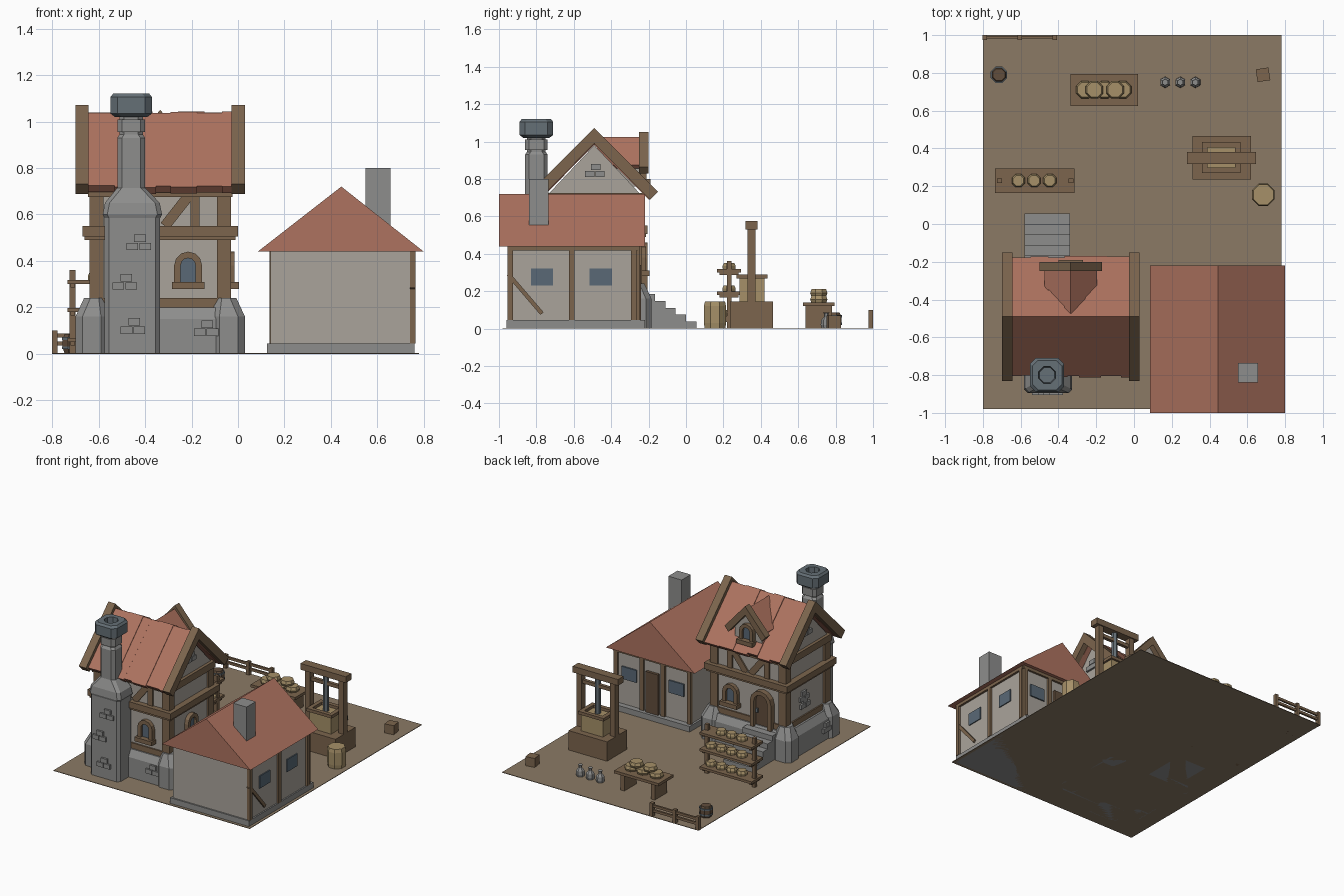
import bpy, bmesh, math, random
from mathutils import Vector, Matrix

if "Cube" in bpy.data.objects:
    bpy.data.objects.remove(bpy.data.objects["Cube"])
random.seed(4)

def mat(name, c):
    m = bpy.data.materials.new(name)
    m.diffuse_color = (*c, 1)
    m.use_nodes = True
    m.node_tree.nodes["Principled BSDF"].inputs["Base Color"].default_value = m.diffuse_color
    return m
WOOD, DARK = mat("wood", (.2, .13, .075)), mat("dark_wood", (.12, .075, .045))
ROOF, EARTH = mat("roof_tile", (.42, .17, .115)), mat("earth", (.26, .195, .13))
PLASTER, STONE = mat("plaster", (.4, .37, .33)), mat("stone", (.27, .27, .265))
TAN, GLASS, SLATE = mat("straw", (.38, .28, .14)), mat("glass", (.1, .14, .18)), mat("slate", (.13, .16, .18))

def finish(name, bm, m):
    bmesh.ops.recalc_face_normals(bm, faces=bm.faces)
    me = bpy.data.meshes.new(name)
    bm.to_mesh(me)
    bm.free()
    me.materials.append(m)
    o = bpy.data.objects.new(name, me)
    bpy.context.collection.objects.link(o)
    return o

def loft(name, secs, m, ch=0.0):
    """Stack of rectangular (optionally corner-cut) sections: cx, cy, hx, hy, z."""
    bm, rings = bmesh.new(), []
    for cx, cy, hx, hy, z in secs:
        c = min(ch, hx * .6, hy * .6)
        p = [(hx, hy), (-hx, hy), (-hx, -hy), (hx, -hy)]
        if c:
            p = [(hx, hy-c), (hx-c, hy), (c-hx, hy), (-hx, hy-c), (-hx, c-hy), (c-hx, -hy), (hx-c, -hy), (hx, c-hy)]
        rings.append([bm.verts.new((cx+x, cy+y, z)) for x, y in p])
    n = len(rings[0])
    for a, b in zip(rings, rings[1:]):
        for i in range(n):
            bm.faces.new((a[i], a[(i+1) % n], b[(i+1) % n], b[i]))
    bm.faces.new(rings[0])
    bm.faces.new(rings[-1])
    return finish(name, bm, m)

def box(name, x0, x1, y0, y1, z0, z1, m):
    s = ((x0+x1)/2, (y0+y1)/2, (x1-x0)/2, (y1-y0)/2)
    return loft(name, [(*s, z0), (*s, z1)], m)

def prism(name, pts, axis, a, b, m):
    """Profile swept along x (points y,z) or along y (points x,z)."""
    f = (lambda p, t: (t, *p)) if axis == 'x' else (lambda p, t: (p[0], t, p[1]))
    bm = bmesh.new()
    A, B = [[bm.verts.new(f(p, t)) for p in pts] for t in (a, b)]
    n = len(pts)
    for i in range(n):
        bm.faces.new((A[i], A[(i+1) % n], B[(i+1) % n], B[i]))
    bm.faces.new(A)
    bm.faces.new(B)
    return finish(name, bm, m)

def bar(name, p, q, w, axis, a, b, m):
    """Slanted beam between two profile points."""
    d = (Vector(q) - Vector(p)).normalized() * w / 2
    n = Vector((-d.y, d.x))
    p, q = Vector(p), Vector(q)
    return prism(name, [tuple(v) for v in (p+n, q+n, q-n, p-n)], axis, a, b, m)

def turned(name, x, y, prof, n, m):
    """Faceted round part from (radius, z) pairs."""
    bm = bmesh.new()
    R = [[bm.verts.new((x+r*math.cos((i+.5)*math.tau/n), y+r*math.sin((i+.5)*math.tau/n), z))
          for i in range(n)] for r, z in prof]
    for a, b in zip(R, R[1:]):
        for i in range(n):
            bm.faces.new((a[i], a[(i+1) % n], b[(i+1) % n], b[i]))
    bm.faces.new(R[0])
    bm.faces.new(R[-1])
    return finish(name, bm, m)

def arch(name, loc, ang, w, h, t, panel, depth=.03, sill=True):
    """Arched frame with inset panel; local -y is the outward direction."""
    def loop(hw, z0, top):
        return [(hw, z0)] + [(hw*math.cos(k*math.pi/6), top-hw+hw*math.sin(k*math.pi/6)) for k in range(7)] + [(-hw, z0)]
    o, i = loop(w/2, 0, h), loop(w/2-t, 0, h-t)
    bm = bmesh.new()
    V = [[bm.verts.new((x, y, z)) for x, z in lp] for lp, y in ((o, 0), (o, -depth), (i, -depth), (i, 0))]
    for k in range(4):
        A, B = V[k], V[(k+1) % 4]
        for j in range(len(o)-1):
            bm.faces.new((A[j], A[j+1], B[j+1], B[j]))
    for j in (0, -1):
        bm.faces.new([V[k][j] for k in range(4)])
    parts = [finish(name+"_frame", bm, WOOD), prism(name+"_panel", i, 'y', -.012, 0, panel)]
    if sill:
        parts.append(box(name+"_sill", -w/2-.01, w/2+.01, -depth-.02, 0, -.015, .015, WOOD))
    M = Matrix.Translation(loc) @ Matrix.Rotation(ang, 4, 'Z')
    for p in parts:
        p.data.transform(M)

def bricks(name, axis, face, u, z, s=1):
    """Three raised stones on a wall."""
    for k, (du, dz) in enumerate(((-.025, -.018), (.03, -.018), (.008, .018))):
        u0, u1, z0, z1 = u+du-.025, u+du+.025, z+dz-.016, z+dz+.016
        a, b = sorted((face, face+.014*s))
        e = (a, b, u0, u1) if axis == 'x' else (u0, u1, a, b)
        box(name, *e, z0, z1, STONE)

box("yard", -.8, .78, -.98, 1, 0, .004, EARTH)

# annex house
box("annex_plinth", .125, .76, -.96, -.22, 0, .045, STONE)
box("annex_walls", .14, .75, -.95, -.26, .045, .44, PLASTER)
prism("annex_roof", [(.085, .44), (.445, .72), (.8, .44)], 'y', -1, -.22, ROOF)
box("annex_chimney", .55, .657, -.84, -.735, .5, .8, STONE)
for y in (-.94, -.61, -.28):
    box("annex_side_post", .74, .765, y-.015, y+.015, .045, .44, WOOD)
box("annex_side_beam", .74, .765, -.95, -.26, .418, .44, WOOD)
bar("annex_brace", (-.95, .29), (-.77, .08), .022, 'x', .74, .762, WOOD)
for y in (-.77, -.455):
    box("annex_side_window", .74, .757, y-.06, y+.06, .23, .32, GLASS)
for x in (.15, .36, .53, .74):
    box("annex_back_post", x-.015, x+.015, -.27, -.245, .045, .44, WOOD)
box("annex_back_beam", .14, .76, -.27, -.245, .418, .44, WOOD)
box("annex_door", .395, .495, -.27, -.24, .045, .34, DARK)
for x in (.255, .635):
    box("annex_back_window", x-.06, x+.06, -.27, -.25, .23, .32, GLASS)

# main house: stone foot and walls
CX, CY = -.335, -.49
loft("stone_foot", [(CX, CY, .345, .29, 0), (CX, CY, .345, .29, .15), (CX, CY, .315, .265, .2)], STONE, .04)
for sx in (-1, 1):
    for sy in (-1, 1):
        x, y = CX+sx*.295, CY+sy*.235
        loft("corner_stone", [(x, y, .07, .07, 0), (x, y, .07, .07, .16), (x-sx*.012, y-sy*.012, .045, .045, .24)], STONE, .03)
        px, py = CX+sx*.275, CY+sy*.225
        box("corner_post", px-.03, px+.03, py-.03, py+.03, .18, .7, WOOD)
prism("house_walls", [(-.735, .15), (-.735, .72), (-.49, .98), (-.245, .72), (-.245, .15)], 'x', -.625, -.045, PLASTER)
for n, hx, hy, z0, z1 in (("sill_beam", .3, .255, .18, .24), ("floor_beam", .325, .275, .49, .55), ("floor_beam_lip", .335, .285, .505, .55), ("eave_beam", .312, .262, .675, .725)):
    box(n, CX-hx, CX+hx, CY-hy, CY+hy, z0, z1, WOOD)
for face in ((-.745, -.73), (-.25, -.235)):
    for s in (-1, 1):
        bar("upper_brace", (CX+s*.02, .55), (CX+s*.13, .69), .045, 'y', *face, WOOD)
        box("upper_stud", CX+s*.15-.02, CX+s*.15+.02, *face, .55, .69, WOOD)

# main roof: uneven tile strips, then barge boards
for s in (-1, 1):
    x = -.66
    while x < -.03:
        w = min(random.uniform(.05, .12), -.01-x)
        L, j = .312+random.uniform(0, .014), random.uniform(-.006, .004)
        prism("roof_strip", [(CY, 1.04+j), (CY+s*L, 1.04-L+j), (CY+s*(L-.028), 1.012-L+j), (CY, .985+j)], 'x', x, x+w, ROOF)
        x += w
    for x0 in (-.7, -.027):
        prism("barge_board", [(CY, 1.072), (CY+s*.34, .732), (CY+s*.297, .689), (CY, .99)], 'x', x0, x0+.057, WOOD)

# dormer
prism("dormer_wall", [(CX-.11, .76), (CX-.11, .9), (CX, 1.0), (CX+.11, .9), (CX+.11, .76)], 'y', -.42, -.24, PLASTER)
for s in (-1, 1):
    prism("dormer_roof", [(CX, 1.025), (CX+s*.14, .875), (CX+s*.12, .855), (CX, .985)], 'y', -.475, -.22, ROOF)
    prism("dormer_barge", [(CX, 1.05), (CX+s*.165, .865), (CX+s*.135, .83), (CX, .985)], 'y', -.25, -.2, WOOD)
arch("dormer_window", (CX, -.24, .785), math.pi, .11, .13, .025, GLASS)

# openings of the main house
arch("front_window", (-.215, -.735, .295), 0, .12, .145, .028, GLASS)
arch("side_window", (-.045, -.49, .295), math.pi/2, .12, .145, .028, GLASS)
arch("back_window", (-.2, -.245, .295), math.pi, .12, .145, .028, GLASS)
arch("door", (-.455, -.245, .19), math.pi, .17, .27, .03, DARK, .04, False)
box("door_handle", -.42, -.405, -.232, -.22, .29, .32, SLATE)

# chimney
loft("chimney", [(-.455, -.81, .12, .08, 0), (-.455, -.81, .12, .08, .585), (-.455, -.81, .128, .085, .6), (-.455, -.81, .118, .08, .65),
                 (-.46, -.8, .06, .06, .715), (-.46, -.8, .06, .06, .93), (-.46, -.8, .05, .05, .945), (-.46, -.8, .05, .05, 1.05)], STONE, .02)
loft("chimney_collar", [(-.46, -.8, .06, .06, .955), (-.46, -.8, .06, .06, 1.01)], STONE, .02)
loft("chimney_cap", [(-.46, -.8, .07, .07, 1.02), (-.46, -.8, .09, .09, 1.035), (-.46, -.8, .09, .09, 1.105), (-.46, -.8, .078, .078, 1.12),
                     (-.46, -.8, .045, .045, 1.12), (-.46, -.8, .04, .04, 1.06)], SLATE, .03)
for u, z in ((-.455, .12), (-.43, .48), (-.49, .31)):
    bricks("chimney_stone", 'y', -.89, u, z, -1)
bricks("foot_stone", 'y', -.78, -.14, .11, -1)
bricks("foot_stone", 'x', .01, -.44, .1)
bricks("foot_stone", 'x', -.68, -.65, .1, -1)
for f, s in ((-.045, 1), (-.625, -1)):
    bricks("gable_stone", 'x', f, CY, .845, s)
bricks("wall_stone", 'x', -.625, -.47, .33, -1)
bricks("wall_stone", 'x', -.625, -.46, .385, -1)

# steps up to the door
for k in range(5):
    box("step", -.58, -.34, -.25, .055-.055*k, .037*k, .037*(k+1), STONE)

# bread rack
for x in (-.712, -.333):
    box("rack_post", x-.013, x+.013, .218, .242, 0, .36, WOOD)
    for z in (.05, .18, .3):
        box("rack_bracket", x-.01, x+.01, .18, .28, z-.015, z, WOOD)
for z in (.05, .18, .3):
    box("rack_shelf", -.735, -.315, .165, .295, z, z+.018, WOOD)
    for k in range(3 if z > .2 else 4):
        x = -.612+.083*k
        turned("loaf", x, .23, [(.036, z+.018), (.038, z+.035), (.03, z+.05)], 8, TAN)

# market table
box("table_top", -.335, .022, .625, .795, .12, .14, WOOD)
for x in (-.28, -.035):
    box("table_leg", x-.015, x+.015, .64, .78, 0, .12, WOOD)
for k, x in enumerate((-.26, -.21, -.155, -.1, -.06)):
    z = .14+.035*(k % 2)
    turned("loaf", x, .71, [(.044, z), (.05, z+.015), (.042, z+.036)], 8, TAN)

# well
box("well_base", .31, .62, .235, .465, 0, .145, WOOD)
box("well_tub", .375, .55, .285, .42, .145, .27, TAN)
for y in (.27, .405):
    box("well_rim", .36, .565, y, y+.03, .268, .29, WOOD)
for x in (.36, .535):
    box("well_rim", x, x+.03, .3, .405, .268, .29, WOOD)
for x in (.33, .6):
    box("well_post", x-.02, x+.02, .328, .372, .12, .56, WOOD)
box("well_beam", .28, .645, .318, .382, .53, .575, WOOD)
box("well_crossbar", .33, .6, .338, .362, .46, .485, WOOD)
turned("well_shaft", .465, .35, [(.02, .27), (.02, .53)], 6, SLATE)

# yard clutter
turned("straw_cask", .685, .155, [(.06, 0), (.064, .03), (.064, .12), (.058, .145)], 8, TAN)
for k in range(3):
    turned("bottle", .165+.08*k, .75, [(.025, 0), (.03, .02), (.028, .045), (.012, .065), (.012, .078), (.017, .085)], 6, STONE)
turned("keg", -.715, .79, [(.034, 0), (.045, .03), (.045, .06), (.034, .085)], 8, DARK)
for z in (.02, .06):
    turned("keg_hoop", -.715, .79, [(.047, z), (.047, z+.012)], 8, SLATE)
crate = box("crate", -.034, .034, -.034, .034, 0, .07, WOOD)
crate.data.transform(Matrix.Translation((.683, .79, 0)) @ Matrix.Rotation(.15, 4, 'Z'))
for x in (-.79, -.605, -.42):
    box("fence_post", x-.012, x+.012, .975, 1, 0, .1, WOOD)
for z in (.035, .07):
    box("fence_rail", -.8, -.41, .982, .996, z, z+.018, WOOD)
